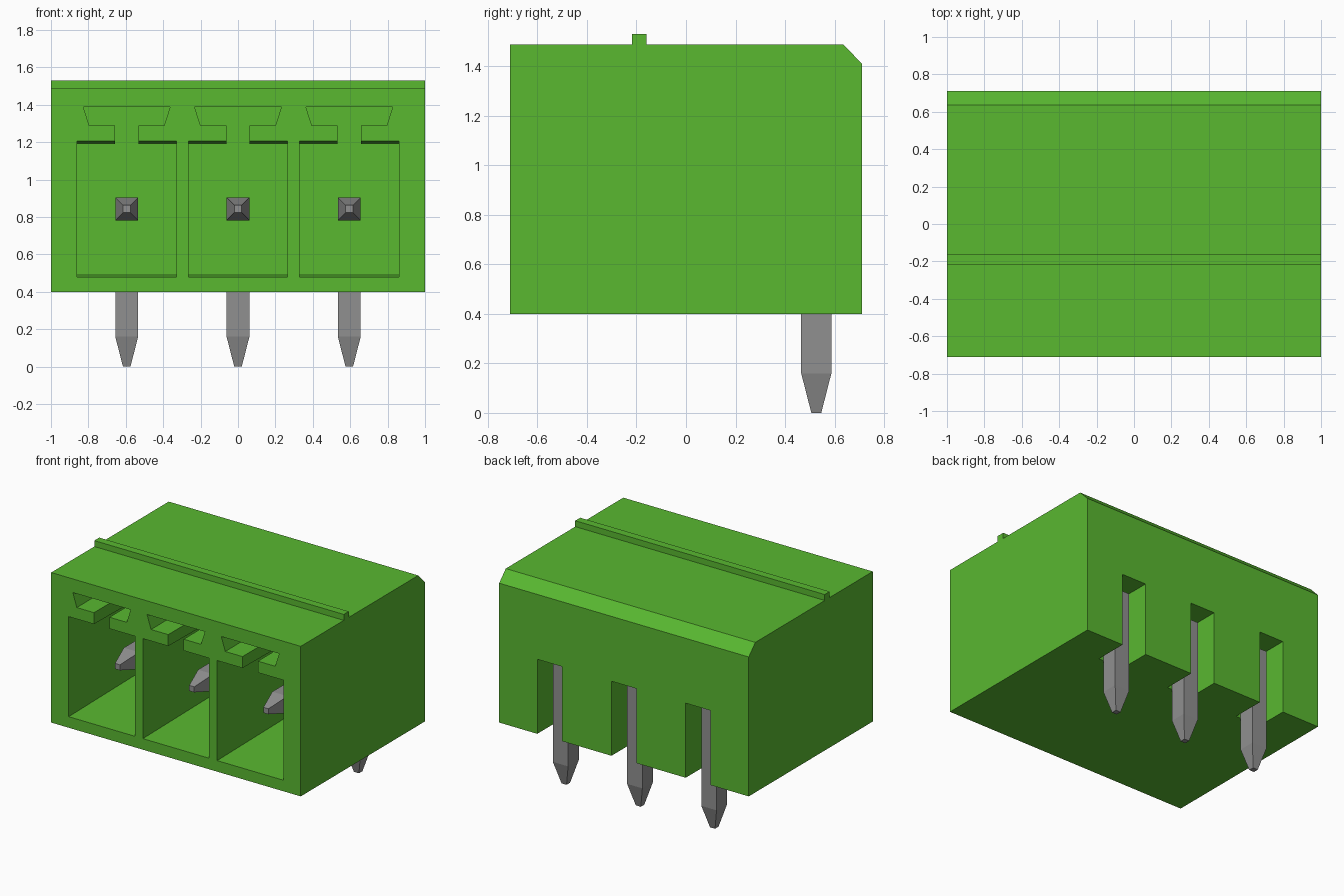
import bpy, bmesh

cube = bpy.data.objects.get("Cube")
if cube:
    bpy.data.objects.remove(cube)

PITCH = 0.595
CENTRES = [-PITCH, 0, PITCH]
FRONT, BACK = -0.71, 0.71
CAVITY_END = 0.36      # inner wall of the sockets
PIN_Y, PIN_Z = 0.526, 0.843


def material(name, rgb, roughness):
    m = bpy.data.materials.new(name)
    m.use_nodes = True
    m.diffuse_color = (*rgb, 1)
    shader = m.node_tree.nodes["Principled BSDF"]
    shader.inputs["Base Color"].default_value = (*rgb, 1)
    shader.inputs["Roughness"].default_value = roughness
    return m


green = material("green plastic", (0.10, 0.48, 0.03), 0.5)
grey = material("grey metal", (0.28, 0.28, 0.28), 0.5)


def loft(name, rings, mat):
    """Join rings of equal point count into a closed solid."""
    bm = bmesh.new()
    loops = [[bm.verts.new(p) for p in ring] for ring in rings]
    n = len(loops[0])
    for a, b in zip(loops, loops[1:]):
        for i in range(n):
            j = (i + 1) % n
            bm.faces.new((a[i], a[j], b[j], b[i]))
    bm.faces.new(loops[0])
    bm.faces.new(loops[-1])
    bmesh.ops.recalc_face_normals(bm, faces=bm.faces)
    mesh = bpy.data.meshes.new(name)
    bm.to_mesh(mesh)
    bm.free()
    mesh.materials.append(mat)
    obj = bpy.data.objects.new(name, mesh)
    bpy.context.collection.objects.link(obj)
    return obj


def cut(target, cutter):
    """Subtract a cutter from the target and hide the cutter."""
    mod = target.modifiers.new(cutter.name, 'BOOLEAN')
    mod.operation = 'DIFFERENCE'
    mod.solver = 'EXACT'
    mod.object = cutter
    cutter.hide_render = True
    cutter.hide_set(True)
    cutter.display_type = 'WIRE'


# Housing: side profile with rear chamfer and top rib, extruded across x
profile = [(FRONT, 0.40), (BACK, 0.40), (BACK, 1.41), (0.635, 1.487),
           (-0.16, 1.487), (-0.16, 1.53), (-0.217, 1.53), (-0.217, 1.487),
           (FRONT, 1.487)]
housing = loft("housing", [[(x, y, z) for y, z in profile] for x in (-1, 1)], green)


# Socket outline: box plus latch groove above it; draft tilts floor and ceiling
def socket_outline(cx, y, draft):
    floor, ceiling = 0.48 + draft, 1.205 - draft
    right = [(0.265, floor), (0.265, ceiling), (0.062, ceiling),
             (0.062, 1.288), (0.20, 1.288), (0.232, 1.388)]
    points = right + [(-x, z) for x, z in reversed(right)]
    return [(cx + x, y, z) for x, z in points]


for i, cx in enumerate(CENTRES, 1):
    # Front socket, continued a little in front of the face for a clean cut
    socket = loft(f"socket_cutter_{i}", [
        socket_outline(cx, FRONT - 0.05, -0.0007),
        socket_outline(cx, CAVITY_END, 0.015)], green)
    cut(housing, socket)

    # Rear slot, open to the back and the underside
    slot = loft(f"slot_cutter_{i}", [
        [(cx + sx * 0.1, y, z) for y, z in
         ((0.466, 0.3), (0.8, 0.3), (0.8, 0.94), (0.466, 0.94))]
        for sx in (-1, 1)], green)
    cut(housing, slot)

    # Bent pin: tapered contact tip, mitred bend, tapered solder tip
    h, t = 0.061, 0.02
    corners = [(-1, -1), (1, -1), (1, 1), (-1, 1)]

    def upright(y, r):
        return [(cx + a * r, y, PIN_Z + b * r) for a, b in corners]

    def level(z, r):
        return [(cx + a * r, PIN_Y + b * r, z) for a, b in corners]

    bend = [(cx + a * h, PIN_Y + b * h, PIN_Z + b * h) for a, b in corners]
    loft(f"pin_{i}", [upright(-0.53, t), upright(-0.37, h), bend,
                      level(0.16, h), level(0, t)], grey)
